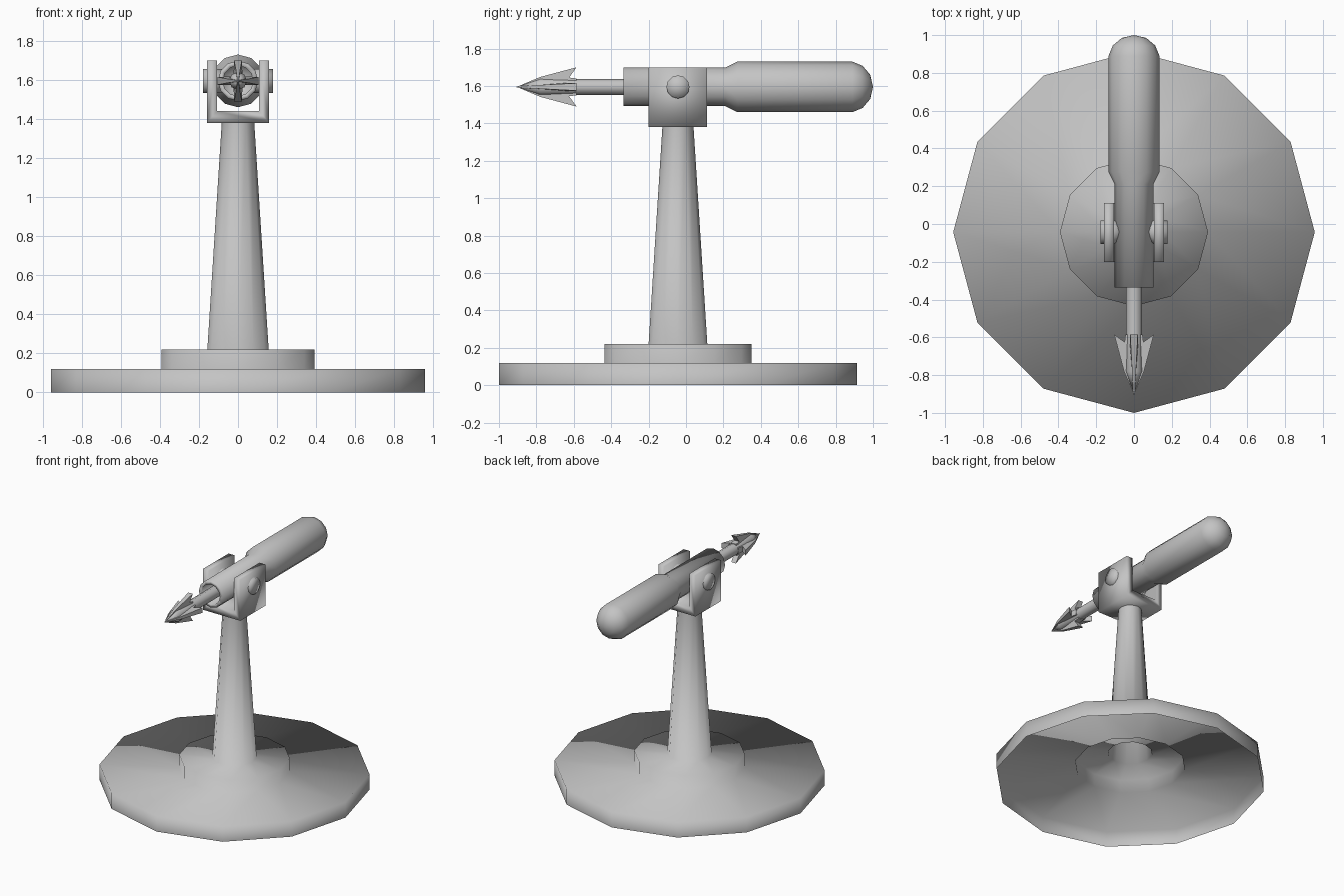
import bpy, bmesh, math
from mathutils import Matrix, Vector

cube = bpy.data.objects.get("Cube")
if cube:
    bpy.data.objects.remove(cube, do_unlink=True)

AXIS_Y = -0.043    # centre line of the stand
AXIS_Z = 1.595     # height of the barrel

# Single plain grey
grey = bpy.data.materials.new("plain grey")
grey.use_nodes = True
colour = (0.55, 0.55, 0.55, 1)
grey.diffuse_color = colour
grey.node_tree.nodes["Principled BSDF"].inputs["Base Color"].default_value = colour


def finish(name, bm, fix_normals=True):
    if fix_normals:
        bmesh.ops.recalc_face_normals(bm, faces=bm.faces)
    for f in bm.faces:
        f.smooth = True
    mesh = bpy.data.meshes.new(name)
    bm.to_mesh(mesh)
    bm.free()
    mesh.materials.append(grey)
    obj = bpy.data.objects.new(name, mesh)
    bpy.context.collection.objects.link(obj)
    return obj


def lathe(name, profile, sides, matrix):
    """Spin (radius, distance) points around local z; radius 0 makes a pole."""
    bm = bmesh.new()
    rings = []
    for r, d in profile:
        count = sides if r > 0 else 1
        rings.append([bm.verts.new(matrix @ Vector((r * math.cos(math.tau * i / sides),
                                                    r * math.sin(math.tau * i / sides), d)))
                      for i in range(count)])
    for a, b in zip(rings, rings[1:]):
        for i in range(sides):
            j = (i + 1) % sides
            if len(a) == 1:
                bm.faces.new((a[0], b[j], b[i]))
            elif len(b) == 1:
                bm.faces.new((a[i], a[j], b[0]))
            else:
                bm.faces.new((a[i], a[j], b[j], b[i]))
    return finish(name, bm)


# Stand: hollow stepped foot and tapering column in one shell
lathe("stand", [(0.957, 0), (0.957, 0.12), (0.392, 0.12), (0.392, 0.22),
                (0.157, 0.22), (0.082, 1.40)], 12,
      Matrix.Translation((0, AXIS_Y, 0)))

# Local z of the barrel parts runs along world +y
along_y = Matrix.Translation((0, 0, AXIS_Z)) @ Matrix.Rotation(-math.pi / 2, 4, 'X')

# Barrel: hollow muzzle, thick rear body, rounded end
lathe("barrel", [(0, -0.12), (0.078, -0.12), (0.078, -0.335), (0.103, -0.335),
                 (0.103, 0.21), (0.135, 0.275), (0.135, 0.89), (0.112, 0.945),
                 (0.065, 0.985), (0, 1.0)], 12, along_y)

# Harpoon shaft with its pointed core
lathe("harpoon_shaft", [(0, -0.905), (0.046, -0.78), (0.043, -0.6), (0.043, -0.12)],
      8, along_y)

# Four swept barbs: (radius, y, half thickness)
barb = [(0, -0.905, 0.003), (0.053, -0.78, 0.01), (0.105, -0.585, 0.02),
        (0.05, -0.625, 0.022), (0.045, -0.585, 0.022), (0, -0.585, 0.022)]
for k, side in enumerate(("left", "upper", "right", "lower")):
    turn = Matrix.Translation((0, 0, AXIS_Z)) @ Matrix.Rotation(-k * math.pi / 2, 4, 'Y')
    bm = bmesh.new()
    front = [bm.verts.new(turn @ Vector((r, y, t))) for r, y, t in barb]
    back = [bm.verts.new(turn @ Vector((r, y, -t))) for r, y, t in barb]
    bm.faces.new(front)
    bm.faces.new(back[::-1])
    for i in range(len(barb)):
        j = (i + 1) % len(barb)
        bm.faces.new((front[j], front[i], back[i], back[j]))
    obj = finish("harpoon_barb_" + side, bm)
    bpy.ops.object.select_all(action='DESELECT')
    obj.select_set(True)
    bpy.context.view_layer.objects.active = obj
    bpy.ops.object.shade_smooth_by_angle(angle=math.radians(35))

# U-shaped bracket: outline extruded along y
outline = [(-0.16, 1.38), (0.16, 1.38), (0.16, 1.70), (0.107, 1.70),
           (0.107, 1.44), (-0.107, 1.44), (-0.107, 1.70), (-0.16, 1.70)]
bm = bmesh.new()
face = bm.faces.new([bm.verts.new((x, -0.2, z)) for x, z in outline])
new = bmesh.ops.extrude_face_region(bm, geom=[face])
bmesh.ops.translate(bm, vec=(0, 0.312, 0),
                    verts=[v for v in new["geom"] if isinstance(v, bmesh.types.BMVert)])
finish("bracket", bm)

# Pivot pins through the bracket arms into the barrel
for side, s in (("left", 1), ("right", -1)):
    place = (Matrix.Translation((0, AXIS_Y, AXIS_Z))
             @ Matrix.Rotation(s * math.pi / 2, 4, 'Y'))
    lathe("pivot_pin_" + side, [(0, 0.075), (0.062, 0.075), (0.062, 0.178), (0, 0.178)],
          12, place)
